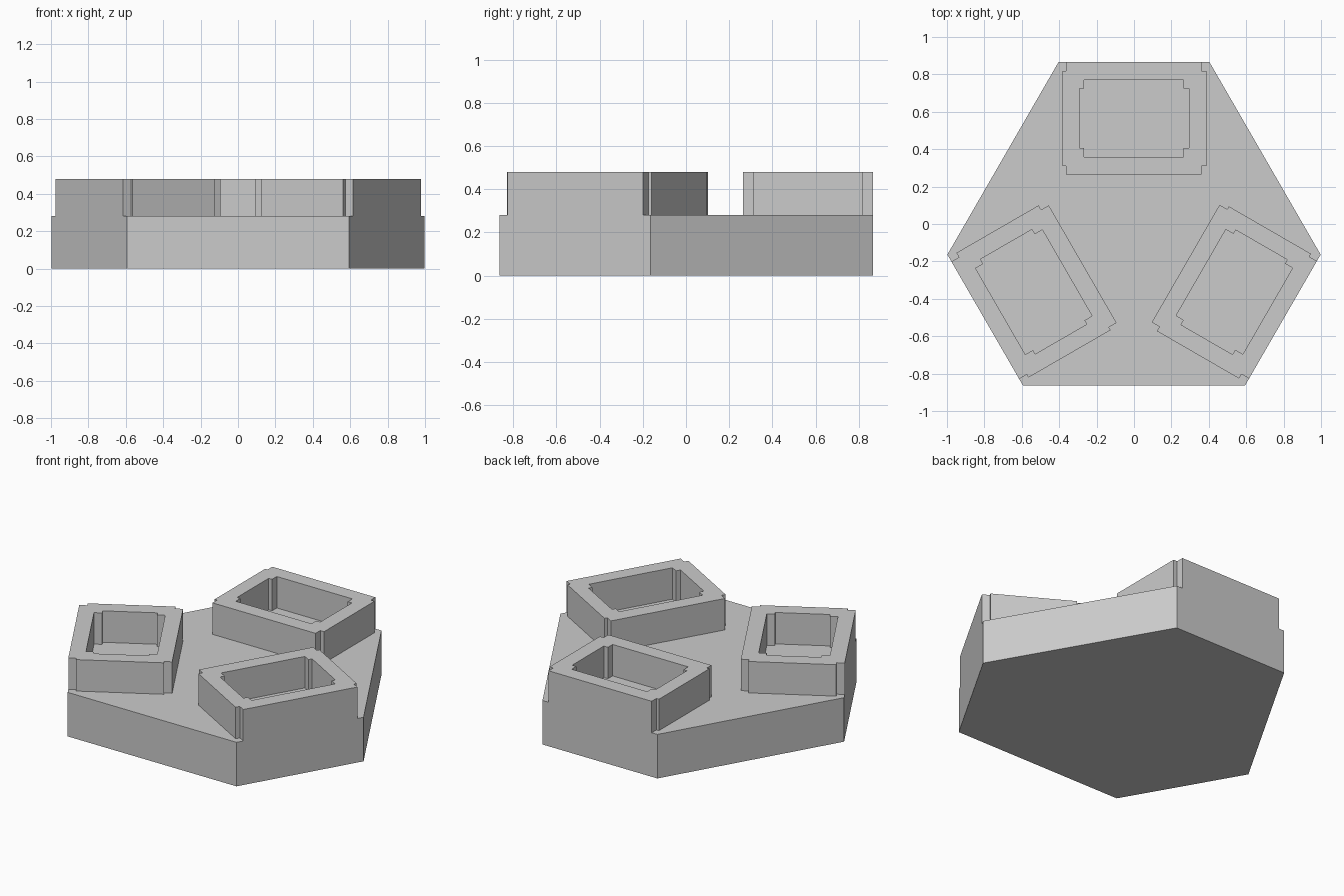
import bpy, bmesh, math
from mathutils import Matrix, Vector

cube = bpy.data.objects.get("Cube")
if cube:
    bpy.data.objects.remove(cube, do_unlink=True)

# Single material
grey = bpy.data.materials.new("light_grey")
grey.use_nodes = True
colour = (0.6, 0.6, 0.6, 1)
grey.diffuse_color = colour
grey.node_tree.nodes["Principled BSDF"].inputs["Base Color"].default_value = colour

CENTRE = Vector((0, -0.054, 0))   # axis of the three-fold symmetry
EDGE_Y = 0.919                    # short edge distance from the axis
BASE_TOP, RIM_TOP = 0.28, 0.48


def third_turn(i):
    return Matrix.Translation(CENTRE) @ Matrix.Rotation(math.radians(-120 * i), 4, "Z")


def make_object(name, bm):
    bmesh.ops.recalc_face_normals(bm, faces=bm.faces)
    mesh = bpy.data.meshes.new(name)
    bm.to_mesh(mesh)
    bm.free()
    mesh.materials.append(grey)
    obj = bpy.data.objects.new(name, mesh)
    bpy.context.collection.objects.link(obj)
    return obj


def notched_rectangle(x0, x1, y0, y1, nx0, nx1, ny):
    """Rectangle outline with a small square step cut from each corner."""
    a, b, c, d = x0 + nx0, x1 - nx1, y0 + ny, y1 - ny
    return [(a, y0), (b, y0), (b, c), (x1, c), (x1, d), (b, d),
            (b, y1), (a, y1), (a, d), (x0, d), (x0, c), (a, c)]


# Six-sided base with alternating short and long edges
bm = bmesh.new()
outline = []
for i in range(3):
    for x in (-0.404, 0.404):
        outline.append(bm.verts.new(third_turn(i) @ Vector((x, EDGE_Y, 0))))
bottom = bm.faces.new(outline)
grown = bmesh.ops.extrude_face_region(bm, geom=[bottom], use_keep_orig=True)
bmesh.ops.translate(bm, vec=(0, 0, BASE_TOP),
                    verts=[v for v in grown["geom"] if isinstance(v, bmesh.types.BMVert)])
make_object("base", bm)

# Open box frame on each short edge
outer = notched_rectangle(-0.382, 0.388, 0.318, EDGE_Y, 0.018, 0.027, 0.047)
inner = notched_rectangle(-0.291, 0.294, 0.413, 0.825, 0.024, 0.029, 0.047)
for i, side in enumerate(("back", "left", "right")):
    bm = bmesh.new()

    def ring(points, z):
        return [bm.verts.new(third_turn(i) @ Vector((x, y, z))) for x, y in points]

    loops = [ring(outer, BASE_TOP), ring(outer, RIM_TOP),
             ring(inner, RIM_TOP), ring(inner, BASE_TOP)]
    for k in range(4):
        p, q = loops[k], loops[(k + 1) % 4]
        for n in range(len(p)):
            m = (n + 1) % len(p)
            bm.faces.new((p[n], p[m], q[m], q[n]))
    make_object(side + "_box_frame", bm)
